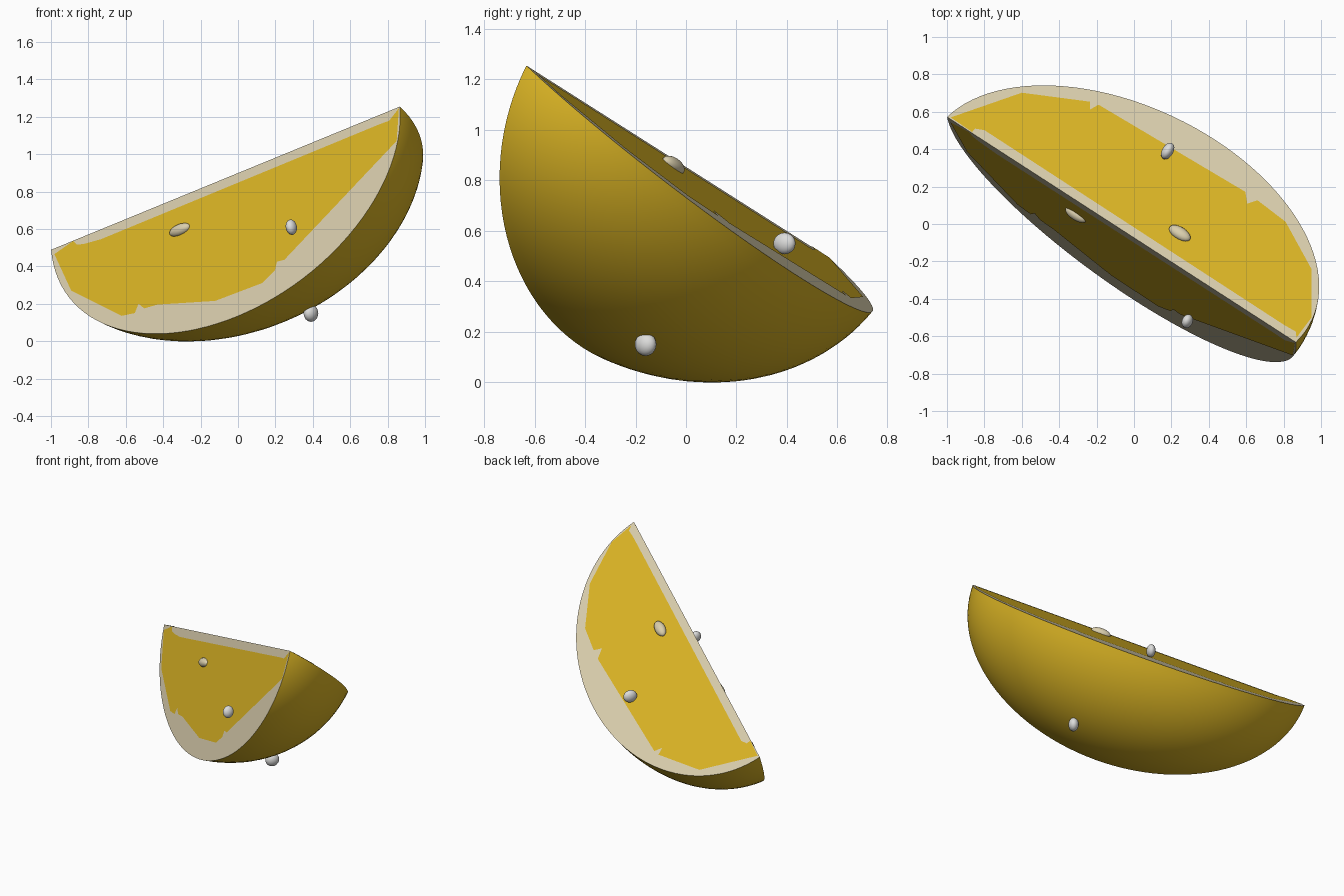
import bpy, bmesh, math
from mathutils import Vector, Matrix

if "Cube" in bpy.data.objects:
    bpy.data.objects.remove(bpy.data.objects["Cube"])


def material(name, rgb):
    m = bpy.data.materials.new(name)
    m.diffuse_color = (*rgb, 1)
    m.use_nodes = True
    m.node_tree.nodes["Principled BSDF"].inputs["Base Color"].default_value = m.diffuse_color
    return m


YELLOW = material("yellow", (0.71, 0.46, 0.018))
PITH = material("pith_cream", (0.70, 0.62, 0.42))
WHITE = material("seed_white", (0.72, 0.72, 0.71))

# Fruit frame: centre, core axis, and outward directions of the two cuts
MID = Vector((-0.067, -0.03, 0.872))
AXIS = Vector((0.794, -0.513, 0.326)).normalized()
HALF, RADIUS = 1.174, 0.83


def square_to_axis(v):
    v = Vector(v)
    return (v - v.dot(AXIS) * AXIS).normalized()


TOP_DIR = square_to_axis((0.60, 0.58, -0.55))
FRONT_DIR = square_to_axis((0.074, -0.449, -0.89))
TOP_N = AXIS.cross(TOP_DIR)
FRONT_N = FRONT_DIR.cross(AXIS)


def finish(bm, name, mats):
    me = bpy.data.meshes.new(name)
    bm.to_mesh(me)
    bm.free()
    ob = bpy.data.objects.new(name, me)
    bpy.context.collection.objects.link(ob)
    for m in mats:
        me.materials.append(m)
    return ob


def smooth(ob, angle):
    bpy.ops.object.select_all(action='DESELECT')
    ob.select_set(True)
    bpy.context.view_layer.objects.active = ob
    bpy.ops.object.shade_smooth_by_angle(angle=math.radians(angle))


# Wedge: elliptical arc swept about the core, closed by two flat cut faces
def wedge(steps=20, segs=56):
    bm = bmesh.new()
    span = TOP_DIR.angle(FRONT_DIR)
    side = (FRONT_DIR - FRONT_DIR.dot(TOP_DIR) * TOP_DIR).normalized()
    ends = [bm.verts.new(MID + AXIS * HALF * k) for k in (-1, 1)]
    rims = []
    for i in range(steps + 1):
        a = span * i / steps
        out = TOP_DIR * math.cos(a) + side * math.sin(a)
        rim = [ends[0]]
        for j in range(1, segs):
            t = math.pi * j / segs
            rim.append(bm.verts.new(MID - AXIS * HALF * math.cos(t)
                                    + out * RADIUS * math.sin(t)))
        rims.append(rim + [ends[1]])
    for a, b in zip(rims, rims[1:]):
        for j in range(segs):
            corners = [a[j], a[j + 1], b[j + 1], b[j]]
            bm.faces.new(list(dict.fromkeys(corners)))
    for rim in (rims[0], rims[-1]):
        bm.faces.new(rim).material_index = 1
    bmesh.ops.recalc_face_normals(bm, faces=bm.faces[:])
    smooth(finish(bm, "peel_and_pith", [YELLOW, PITH]), 30)


wedge()


# Pulp: thin irregular patches lying on the cut faces
def pulp(name, outline, normal, missing):
    bm = bmesh.new()
    known = [k for k in range(3) if k != missing]
    verts = []
    for pair in outline:
        p = Vector((0, 0, 0))
        for k, v in zip(known, pair):
            p[k] = v
        p[missing] = MID[missing] - sum(
            normal[k] * (p[k] - MID[k]) for k in known) / normal[missing]
        verts.append(bm.verts.new(p + normal * 0.003))
    f = bm.faces.new(verts)
    f.normal_update()
    if f.normal.dot(normal) < 0:
        f.normal_flip()
    bmesh.ops.triangulate(bm, faces=[f])
    finish(bm, name, [YELLOW])


pulp("front_pulp", [
    (-0.98, 0.465), (-0.89, 0.27), (-0.62, 0.135), (-0.55, 0.15),
    (-0.53, 0.20), (-0.50, 0.175), (-0.43, 0.195), (-0.12, 0.215),
    (0.13, 0.31), (0.20, 0.38), (0.21, 0.425), (0.25, 0.435),
    (0.85, 1.07), (0.862, 1.245), (0.81, 1.178), (0.76, 1.16),
    (-0.73, 0.545), (-0.82, 0.52), (-0.86, 0.515), (-0.88, 0.535)],
    FRONT_N, 1)
pulp("top_pulp", [
    (-0.98, 0.568), (-0.60, 0.70), (-0.235, 0.652), (-0.235, 0.61),
    (-0.19, 0.636), (0.595, 0.17), (0.605, 0.107), (0.66, 0.125),
    (0.81, 0.01), (0.95, -0.245), (0.95, -0.50), (0.868, -0.61),
    (0.866, -0.578), (0.80, -0.54), (-0.80, 0.50), (-0.85, 0.508),
    (-0.866, 0.49)], TOP_N, 2)


# Seeds: squashed spheres; long direction, thin direction, three half sizes
def seed(name, loc, long_dir, thin_dir, radii, mat):
    x = Vector(long_dir).normalized()
    z = Vector(thin_dir)
    z = (z - z.dot(x) * x).normalized()
    turn = Matrix((x, z.cross(x), z)).transposed().to_4x4()
    bm = bmesh.new()
    bmesh.ops.create_uvsphere(
        bm, u_segments=20, v_segments=12, radius=1,
        matrix=Matrix.Translation(loc) @ turn @ Matrix.Diagonal((*radii, 1)))
    smooth(finish(bm, name, [mat]), 60)


seed("front_seed_flat", (-0.31, 0.05, 0.595), AXIS, FRONT_N,
     (0.068, 0.032, 0.03), PITH)
seed("top_seed_flat", (0.245, -0.05, 0.86), AXIS, TOP_N,
     (0.068, 0.036, 0.03), PITH)
seed("front_seed", (0.285, -0.52, 0.61), (-0.1, 0.3, 1), (1, -0.5, 0),
     (0.042, 0.038, 0.028), WHITE)
seed("top_seed", (0.18, 0.39, 0.55), (0.5, 0.85, 0), (0.85, -0.5, 0),
     (0.048, 0.043, 0.03), WHITE)
seed("peel_seed", (0.39, -0.16, 0.15), (0, 0, 1), (0.8, -0.6, 0),
     (0.046, 0.047, 0.034), WHITE)
